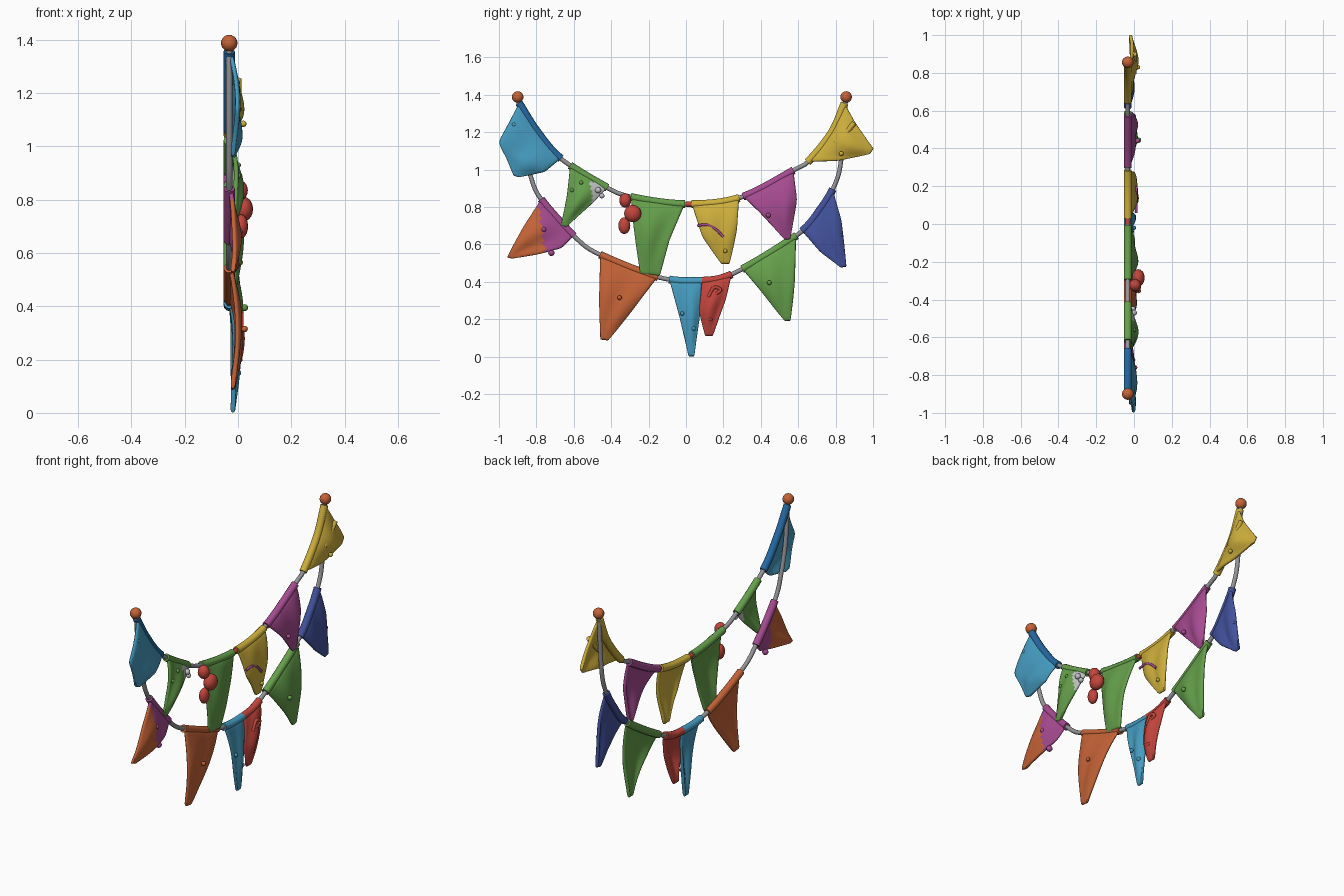
import bpy, bmesh, math
from mathutils import Vector

if "Cube" in bpy.data.objects:
    bpy.data.objects.remove(bpy.data.objects["Cube"])

COLORS = {
    "orange": (.56, .125, .038), "sky_blue": (.06, .33, .53), "deep_blue": (.018, .14, .36),
    "green": (.13, .35, .07), "red": (.54, .06, .045), "yellow": (.62, .43, .045),
    "magenta": (.38, .07, .28), "navy": (.055, .085, .34), "grey": (.30, .30, .32),
    "light_grey": (.55, .55, .57)}
MATS = {}
for n, c in COLORS.items():
    MATS[n] = bpy.data.materials.new(n)
    MATS[n].diffuse_color = (*c, 1)

X0 = -0.033   # depth of the cords


def finish(name, bm, *cols):
    bmesh.ops.recalc_face_normals(bm, faces=bm.faces[:])
    for f in bm.faces:
        f.smooth = True
    me = bpy.data.meshes.new(name)
    bm.to_mesh(me)
    bm.free()
    for c in cols:
        me.materials.append(MATS[c])
    ob = bpy.data.objects.new(name, me)
    bpy.context.collection.objects.link(ob)
    return ob


def spline(pts, n=14):
    """Smooth curve through (y, z) points."""
    p = [Vector(q) for q in pts]
    p = [2 * p[0] - p[1]] + p + [2 * p[-1] - p[-2]]
    out = []
    for a, b, c, d in zip(p, p[1:], p[2:], p[3:]):
        for i in range(n):
            t = i / n
            out.append(.5 * (2 * b + (c - a) * t + (2 * a - 5 * b + 4 * c - d) * t * t
                             + (3 * b - a - 3 * c + d) * t ** 3))
    return out + [p[-2]]


def at(pts, t):
    """Point at fraction t of the length of a polyline."""
    lens = [(b - a).length for a, b in zip(pts, pts[1:])]
    s = t * sum(lens)
    for a, b, l in zip(pts, pts[1:], lens):
        if s <= l and l > 0:
            return a.lerp(b, s / l)
        s -= l
    return pts[-1].copy()


def part(cord, ya, yb):
    """Piece of a cord between two y values."""
    def hit(y):
        for a, b in zip(cord, cord[1:]):
            if a.x <= y <= b.x:
                return a.lerp(b, (y - a.x) / (b.x - a.x + 1e-9))
        return cord[0] if y < cord[0].x else cord[-1]
    return [hit(ya)] + [p for p in cord if ya + .002 < p.x < yb - .002] + [hit(yb)]


def tube(name, pts, r, col, x=X0, sides=12):
    bm = bmesh.new()
    rings = []
    for i, p in enumerate(pts):
        t = (pts[min(i + 1, len(pts) - 1)] - pts[max(i - 1, 0)]).normalized()
        ring = []
        for k in range(sides):
            a = 2 * math.pi * k / sides
            o = r * math.sin(a)
            ring.append(bm.verts.new((x + r * math.cos(a), p.x - t.y * o, p.y + t.x * o)))
        rings.append(ring)
    for r0, r1 in zip(rings, rings[1:]):
        for k in range(sides):
            j = (k + 1) % sides
            bm.faces.new((r0[k], r0[j], r1[j], r1[k]))
    bm.faces.new(rings[0])
    bm.faces.new(rings[-1])
    ob = finish(name, bm, col)
    bpy.ops.object.select_all(action='DESELECT')
    ob.select_set(True)
    bpy.context.view_layer.objects.active = ob
    bpy.ops.object.shade_smooth_by_angle(angle=math.radians(50))
    return ob


def ball(name, loc, r, col, scale=(1, 1, 1), seg=16):
    bm = bmesh.new()
    bmesh.ops.create_uvsphere(bm, u_segments=seg, v_segments=seg // 2 + 2, radius=r)
    for v in bm.verts:
        v.co = Vector((v.co.x * scale[0], v.co.y * scale[1], v.co.z * scale[2])) + Vector(loc)
    return finish(name, bm, col)


def flag(name, cord, ya, yb, left, right, col, hem=None, col2=None, rule=None, bulge=.033, seed=0):
    """Cloth pennant hung from a cord, with folds, thickness and a tubular hem."""
    top = part(cord, ya, yb)
    L = [top[0]] + [Vector(p) for p in left]
    R = [top[-1]] + [Vector(p) for p in right]
    nu, nv = 12, 16
    bm = bmesh.new()
    grid = []
    for j in range(nv + 1):
        v = j / nv
        row = []
        for i in range(nu + 1):
            u = i / nu
            p = at(L, v).lerp(at(R, v), u)
            p += (at(top, u) - top[0].lerp(top[-1], u)) * (1 - v) ** 2
            x = X0 + .006 + bulge * math.sin(math.pi * v ** .8) * (.45 + .55 * math.sin(math.pi * u))
            x += .007 * math.sin(9 * u + 2.5 * v + seed * 1.7) * math.sin(math.pi * min(1, v * 1.1)) + .007 * v
            row.append(bm.verts.new((x, p.x, p.y)))
        grid.append(row)
    for j in range(nv):
        for i in range(nu):
            f = bm.faces.new((grid[j][i], grid[j][i + 1], grid[j + 1][i + 1], grid[j + 1][i]))
            c = f.calc_center_median()
            if rule and rule(c.y, c.z):
                f.material_index = 1
    ob = finish(name, bm, col, *([col2] if col2 else []))
    m = ob.modifiers.new("thickness", 'SOLIDIFY')
    m.thickness, m.offset = .018, 0
    m = ob.modifiers.new("round", 'SUBSURF')
    m.levels = m.render_levels = 1
    tube(name + "_hem", top, .021, hem or col)


# Two hanging cords
upper = spline([(-.895, 1.36), (-.80, 1.21), (-.674, 1.063), (-.46, .925), (-.30, .855), (0, .815),
                (.29, .85), (.583, 1.0), (.66, 1.05), (.78, 1.20), (.85, 1.36)])
lower = spline([(-.895, 1.36), (-.875, 1.15), (-.834, .976), (-.775, .842), (-.594, .64), (-.46, .545),
                (-.15, .425), (.075, .405), (.26, .447), (.594, .65), (.72, .79), (.797, .922),
                (.83, 1.056), (.853, 1.36)])
tube("upper_cord", upper, .012, "grey")
tube("lower_cord", lower, .012, "grey")
tube("cord_wrap", part(upper, -.002, .03), .014, "red")

# End knobs
for side, y in (("left", -.90), ("right", .856)):
    ball(side + "_knob", (X0, y, 1.388), .031, "orange")

# Upper row of flags
flag("upper_flag_1", upper, -.893, -.668, [(-.952, 1.243), (-1.005, 1.147), (-.957, 1.056), (-.92, .965)],
     [(-.754, .987), (-.895, .96)], "sky_blue", hem="deep_blue", bulge=.03)
flag("upper_flag_2", upper, -.62, -.42, [(-.636, .869), (-.667, .70)], [(-.503, .816), (-.642, .692)],
     "green", col2="light_grey", rule=lambda y, z: y > -.51 and z < .93, seed=1)
flag("upper_flag_3", upper, -.295, -.005, [(-.283, .709), (-.245, .44)], [(-.086, .628), (-.14, .43)],
     "green", seed=2)
flag("upper_flag_4", upper, .03, .285, [(.086, .644), (.19, .495)], [(.273, .682), (.232, .495)],
     "yellow", seed=3)
flag("upper_flag_5", upper, .305, .575, [(.396, .767), (.529, .625)], [(.594, .842), (.556, .625)],
     "magenta", seed=4)
flag("upper_flag_6", upper, .65, .848, [(.813, 1.046), (.985, 1.085)], [(.904, 1.254), (1.003, 1.11)],
     "yellow", seed=5)

# Lower row of flags
flag("lower_flag_1", lower, -.775, -.60, [(-.861, .709), (-.957, .53)],
     [(-.663, .58), (-.781, .548), (-.936, .525)], "orange", hem="magenta", col2="magenta",
     rule=lambda y, z: y > -.775 - .15 * (z - .7), bulge=.025, seed=6)
flag("lower_flag_2", lower, -.46, -.15, [(-.465, .307), (-.458, .09)], [(-.273, .265), (-.417, .085)],
     "orange", seed=7)
flag("lower_flag_3", lower, -.09, .085, [(-.032, .2), (.014, 0.0)], [(.075, .227), (.044, 0.0)],
     "sky_blue", bulge=.02, seed=8)
flag("lower_flag_4", lower, .085, .245, [(.07, .243), (.103, .11)], [(.214, .307), (.142, .11)],
     "red", bulge=.035, seed=9)
flag("lower_flag_5", lower, .30, .59, [(.422, .324), (.529, .19)], [(.583, .414), (.558, .19)],
     "green", seed=10)
flag("lower_flag_6", lower, .62, .785, [(.717, .559), (.829, .475)], [(.829, .735), (.858, .48)],
     "navy", bulge=.02, seed=11)

# Red pendant made of three lobes
ball("pendant_top", (.005, -.325, .835), .032, "red", (1, 1, 1.2))
ball("pendant_middle", (.022, -.285, .765), .046, "red", (.75, 1, 1))
ball("pendant_bottom", (.012, -.33, .70), .032, "red", (.8, 1, 1.4))

# Wavy trims on two flags
tube("curved_trim", spline([(.06, .70), (.11, .705), (.16, .68), (.20, .64)], 6), .007, "magenta", .012)
tube("zigzag_trim", spline([(.12, .32), (.15, .37), (.185, .355), (.15, .33)], 6), .009, "red", .012)
tube("fold_ridge", spline([(.80, 1.14), (.85, 1.19), (.90, 1.25)], 6), .014, "yellow", 0)

# Small beads stitched on the cloth: y, z, x, radius, colour
BEADS = [(-.92, 1.24, -.005, .013, "sky_blue"), (-.61, .89, .0, .011, "green"), (-.56, .93, .0, .011, "green"),
         (-.47, .89, .0, .016, "light_grey"), (-.45, .86, -.005, .014, "light_grey"),
         (.83, 1.085, .02, .012, "yellow"), (.44, .755, .02, .013, "magenta"), (.21, .565, .008, .011, "yellow"),
         (-.355, .315, .025, .012, "orange"), (-.76, .68, .005, .013, "magenta"),
         (-.72, .555, -.01, .017, "magenta"), (-.02, .23, .0, .011, "sky_blue"), (.04, .15, .0, .012, "sky_blue"),
         (.445, .395, .025, .013, "green"), (.83, .65, -.01, .01, "navy"), (.13, .20, .005, .012, "red")]
for i, (y, z, x, r, c) in enumerate(BEADS):
    ball(f"bead_{i + 1}", (x, y, z), r, c, seg=12)

for m in bpy.data.materials:
    if m.users and not m.is_grease_pencil:
        m.use_nodes = True
        m.node_tree.nodes["Principled BSDF"].inputs["Base Color"].default_value = m.diffuse_color
